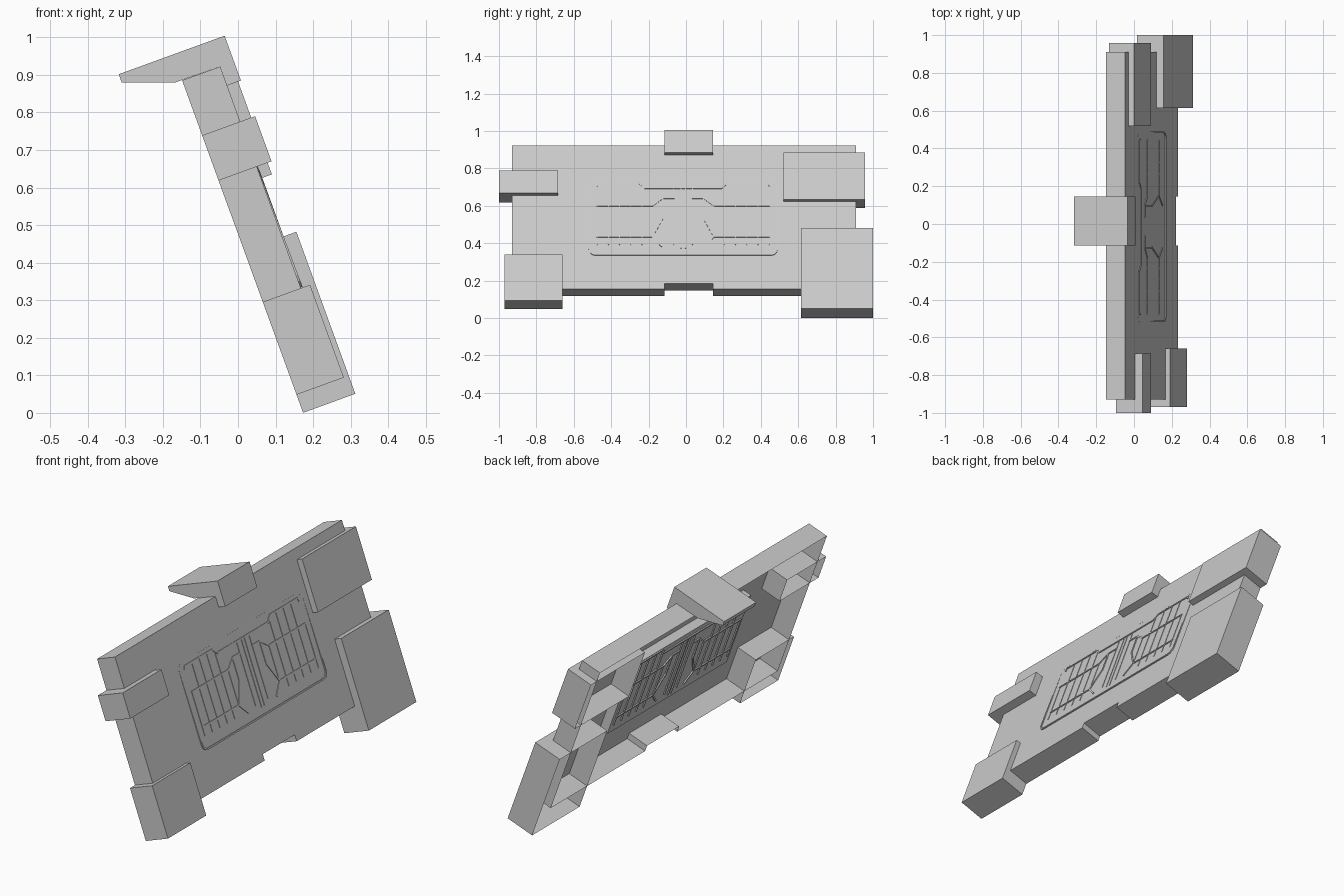
import bpy, bmesh, math
from mathutils import Matrix

if "Cube" in bpy.data.objects:
    bpy.data.objects.remove(bpy.data.objects["Cube"])

# Everything is drawn upright as (depth, y, height), then leaned back 20 degrees
LEAN = Matrix.Rotation(math.radians(-20), 4, 'Y')
BACK, FACE = 0.163, 0.271

grey = bpy.data.materials.new("light_grey")
grey.diffuse_color = (0.6, 0.6, 0.6, 1)
grey.use_nodes = True
grey.node_tree.nodes["Principled BSDF"].inputs["Base Color"].default_value = grey.diffuse_color


def finish(name, bm):
    bmesh.ops.recalc_face_normals(bm, faces=bm.faces)
    bmesh.ops.transform(bm, matrix=LEAN, verts=bm.verts)
    me = bpy.data.meshes.new(name)
    bm.to_mesh(me)
    bm.free()
    me.materials.append(grey)
    ob = bpy.data.objects.new(name, me)
    bpy.context.collection.objects.link(ob)
    return ob


def shell(name, outline, front, back):
    """Sheet tray: front face plus side walls, open at the back. outline = (y, height)."""
    bm = bmesh.new()
    f = [bm.verts.new((front, y, h)) for y, h in outline]
    b = [bm.verts.new((back, y, h)) for y, h in outline]
    bm.faces.new(f)
    for i in range(len(f)):
        j = (i + 1) % len(f)
        bm.faces.new((f[i], b[i], b[j], f[j]))
    bm.normal_update()
    if bm.faces[:][0].normal.x < 0:
        bmesh.ops.reverse_faces(bm, faces=bm.faces)
    return finish(name, bm)


def rect(y0, y1, h0, h1):
    return [(y0, h0), (y1, h0), (y1, h1), (y0, h1)]


def chamfered(y0, y1, h0, h1, r):
    pts = []
    for cy, ch, start in ((y1 - r, h1 - r, 0), (y0 + r, h1 - r, 90),
                          (y0 + r, h0 + r, 180), (y1 - r, h0 + r, 270)):
        for k in range(4):
            t = math.radians(start + 30 * k)
            pts.append((cy + r * math.cos(t), ch + r * math.sin(t)))
    return pts


# Main panel with a notch in the lower edge
shell("main_panel", [(-0.93, 0.066), (-0.115, 0.066), (-0.115, 0.098), (0.145, 0.098),
                     (0.145, 0.066), (0.91, 0.066), (0.91, 0.883), (-0.93, 0.883)], FACE, BACK)

# Hollow corner blocks
for name, y0, y1, h0, h1, front in (
        ("upper_right_block", 0.52, 0.957, 0.566, 0.831, 0.302),
        ("lower_right_block", 0.615, 1.0, -0.059, 0.4, 0.311),
        ("lower_left_block", -0.97, -0.66, -0.008, 0.255, 0.297),
        ("upper_left_block", -1.0, -0.685, 0.599, 0.727, 0.313)):
    shell(name, rect(y0, y1, h0, h1), front, BACK)

# Hook over the top edge
hook = [(0.31, 0.956), (0.31, 0.829), (FACE, 0.829), (FACE, 0.883),
        (0.142, 0.884), (0.01, 0.932), (0.01, 0.956)]
bm = bmesh.new()
ends = [[bm.verts.new((a, y, h)) for a, h in hook] for y in (-0.115, 0.145)]
for e in ends:
    bm.faces.new(e)
for i in range(len(hook)):
    j = (i + 1) % len(hook)
    bm.faces.new((ends[0][i], ends[0][j], ends[1][j], ends[1][i]))
finish("top_hook", bm)

# Centre plate: flush at the top, slightly proud at the bottom
P0, P1 = 0.257, 0.69


def proud(h):
    return 0.2715 + 0.005 * (P1 - h) / (P1 - P0)


bm = bmesh.new()
outline = chamfered(-0.52, 0.49, P0, P1, 0.035)
inner = chamfered(-0.512, 0.482, P0 + 0.008, P1 - 0.008, 0.03)
base = [bm.verts.new((FACE, y, h)) for y, h in outline]
rim = [bm.verts.new((proud(h), y, h)) for y, h in outline]
lip = [bm.verts.new((proud(h), y, h)) for y, h in inner]
floor = [bm.verts.new((FACE + 0.0005, y, h)) for y, h in inner]
for A, B in ((base, rim), (rim, lip), (lip, floor)):
    for i in range(len(A)):
        j = (i + 1) % len(A)
        bm.faces.new((A[i], A[j], B[j], B[i]))
bm.faces.new(floor)
finish("centre_plate", bm)


def rib(bm, p, q, width, a0, a1):
    """Straight bar between two (y, height) points."""
    dy, dh = q[0] - p[0], q[1] - p[1]
    L = math.hypot(dy, dh)
    M = (Matrix.Translation(((a0 + a1) / 2, (p[0] + q[0]) / 2, (p[1] + q[1]) / 2))
         @ Matrix.Rotation(math.atan2(dh, dy), 4, 'X')
         @ Matrix.Diagonal((a1 - a0, L + width * 0.8, width, 1)))
    bmesh.ops.create_cube(bm, size=1, matrix=M)


def run(bm, pts, width, a0, a1):
    for p, q in zip(pts, pts[1:]):
        rib(bm, p, q, width, a0, a1)


# Lattice lines: half of the pattern, mirrored about the plate centre
MID = -0.015
paths = [[(0.0, 0.641), (0.205, 0.641), (0.235, 0.668), (0.458, 0.668), (0.462, 0.655)],
         [(0.05, 0.583), (0.11, 0.583), (0.165, 0.541), (0.46, 0.541)],
         [(0.46, 0.365), (0.165, 0.365), (0.115, 0.31)],
         [(0.11, 0.583), (0.11, 0.47), (0.165, 0.365)]]
uprights = [(0.46, 0.32, 0.541), (0.40, 0.32, 0.66), (0.34, 0.32, 0.66), (0.28, 0.32, 0.66),
            (0.22, 0.32, 0.66), (0.165, 0.365, 0.541), (0.05, 0.32, 0.64), (0.012, 0.30, 0.64)]

for name, a0, a1 in (("front_lattice", FACE - 0.002, FACE + 0.004),
                     ("back_lattice", 0.219, 0.226)):
    bm = bmesh.new()
    for s in (-1, 1):
        for path in paths:
            run(bm, [(MID + s * y, h) for y, h in path], 0.008, a0, a1)
        for y, h0, h1 in uprights:
            rib(bm, (MID + s * y, h0), (MID + s * y, h1), 0.004, a0, a1 - 0.001)
    finish(name, bm)

# Shallow box behind the centre plate
bm = bmesh.new()
M = Matrix.Translation(((0.225 + FACE - 0.001) / 2, MID, (P0 + P1) / 2)) @ \
    Matrix.Diagonal((FACE - 0.001 - 0.225, 0.97, P1 - P0 - 0.03, 1))
bmesh.ops.create_cube(bm, size=1, matrix=M)
finish("rear_box", bm)
